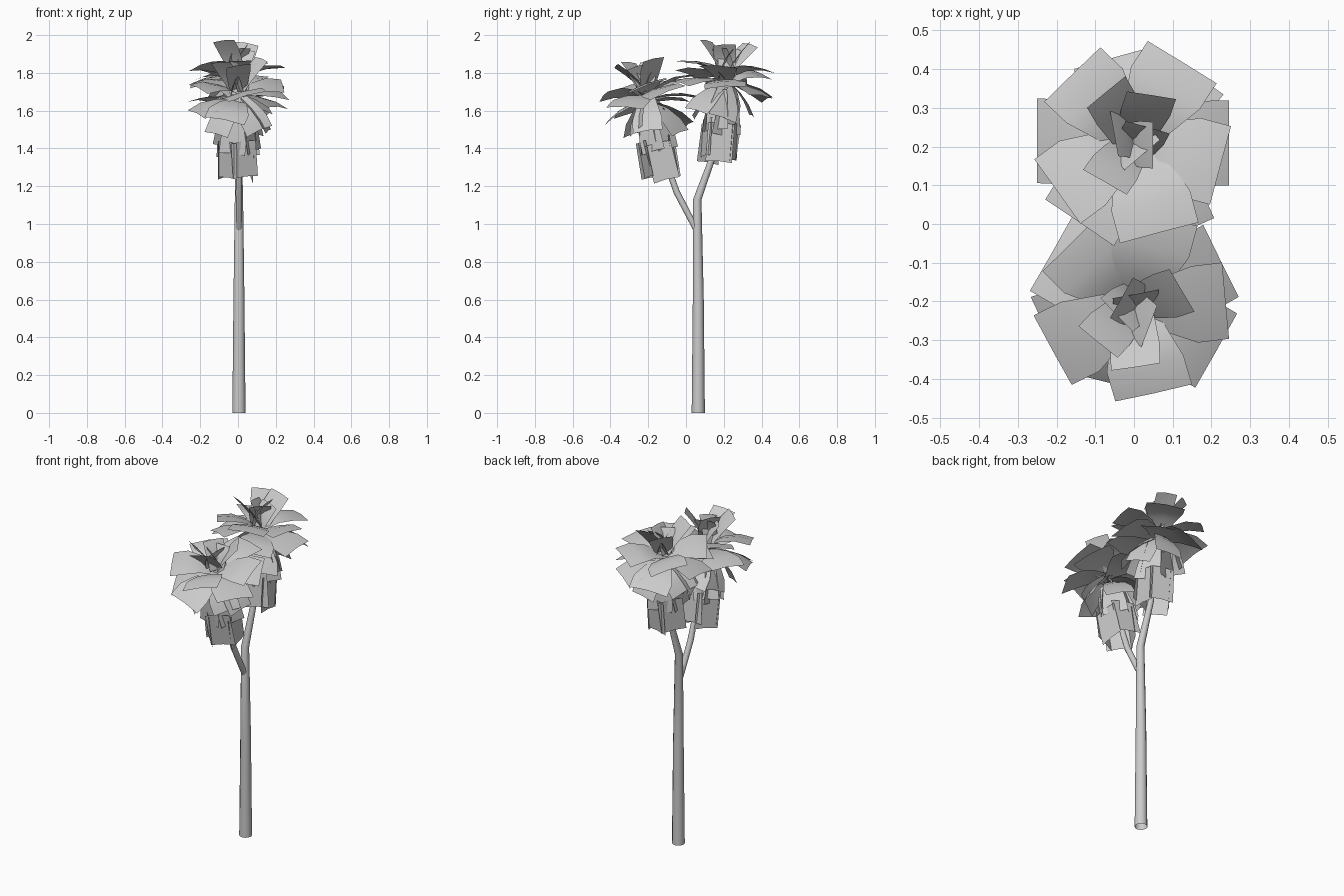
import bpy, bmesh, math, random
from mathutils import Vector, Matrix

cube = bpy.data.objects.get("Cube")
if cube:
    bpy.data.objects.remove(cube)

grey = bpy.data.materials.new("plain_grey")
grey.use_nodes = True
grey.diffuse_color = (0.6, 0.6, 0.6, 1)
grey.node_tree.nodes["Principled BSDF"].inputs["Base Color"].default_value = (0.6, 0.6, 0.6, 1)


def finish(bm, name, angle):
    mesh = bpy.data.meshes.new(name)
    bm.to_mesh(mesh)
    bm.free()
    mesh.materials.append(grey)
    obj = bpy.data.objects.new(name, mesh)
    bpy.context.collection.objects.link(obj)
    bpy.ops.object.select_all(action="DESELECT")
    obj.select_set(True)
    bpy.context.view_layer.objects.active = obj
    bpy.ops.object.shade_smooth_by_angle(angle=math.radians(angle))
    return obj


def stem(name, path, sides=12):
    """Open tapered tube in a plane of constant x; path holds (y, z, radius)."""
    bm = bmesh.new()
    rings = []
    for i, (y, z, r) in enumerate(path):
        a, b = path[max(i - 1, 0)], path[min(i + 1, len(path) - 1)]
        tangent = Vector((0, b[0] - a[0], b[1] - a[1])).normalized()
        side, across = Vector((1, 0, 0)), tangent.cross(Vector((1, 0, 0)))
        turns = [math.tau * k / sides for k in range(sides)]
        rings.append([bm.verts.new(Vector((0.005, y, z)) + r * (side * math.cos(t) + across * math.sin(t)))
                      for t in turns])
    for low, high in zip(rings, rings[1:]):
        for k in range(sides):
            n = (k + 1) % sides
            bm.faces.new((low[k], low[n], high[n], high[k]))
    return finish(bm, name, 40)


def leaf(bm, matrix, length, width, pitch, bend, flare):
    """Arched card growing along local +x, with a slight crease on its middle."""
    rows, x, z, steps = [], 0, 0, 3
    for i in range(steps + 1):
        half = width / 2 * (flare + (1 - flare) * min(1, 1.6 * i / steps))
        rows.append([bm.verts.new(matrix @ Vector((x, s * half, z - 0.08 * abs(s) * half)))
                     for s in (-1, 0, 1)])
        angle = math.radians(pitch + bend * i / (steps - 1))
        x += length / steps * math.cos(angle)
        z += length / steps * math.sin(angle)
    for a, b in zip(rows, rows[1:]):
        for k in (0, 1):
            bm.faces.new((a[k], b[k], b[k + 1], a[k + 1]))


# Leaf whorls: compass turns, height, radius, length, width, pitch, bend, base flare, wobble
whorls = [
    # hanging skirt
    ((0, 75, 140, 215, 290), 0.21, 0.08, 0.2, 0.14, -90, 0, 1, 2),
    ((35, 110, 180, 250, 325), 0.36, 0.055, 0.21, 0.14, -80, -5, 0.8, 4),
    # drooping leaves
    ((20, 80, 150, 200, 265, 320), 0.42, 0.02, 0.22, 0.16, -36, -22, 0.5, 14),
    # spreading leaves
    ((105, 180, 0, 55, 235, 295), 0.44, 0.01, 0.25, 0.22, 4, -26, 0.4, 9),
    ((135, 58, -15, -75, 215), 0.45, 0.01, 0.25, 0.21, 36, -38, 0.4, 6),
    # central tuft
    ((130, 82, 240), 0.46, 0.01, 0.21, 0.13, 62, -14, 0.7, 5),
    ((75, 190, 310, 0), 0.47, -0.025, 0.17, 0.12, 76, -20, 0.8, 5),
]


def crown(name, base, tilt, spin):
    random.seed(11)
    bm = bmesh.new()
    frame = (Matrix.Translation(base) @ Matrix.Rotation(math.radians(tilt), 4, "X")
             @ Matrix.Rotation(math.radians(spin), 4, "Z"))
    for turns, height, radius, length, width, pitch, bend, flare, wobble in whorls:
        for turn in turns:
            place = (frame @ Matrix.Rotation(math.radians(turn), 4, "Z")
                     @ Matrix.Translation((radius, 0, height + random.uniform(-0.02, 0.02)))
                     @ Matrix.Rotation(random.uniform(-1, 1) * math.radians(4 + 1.5 * wobble), 4, "X"))
            leaf(bm, place, length * random.uniform(0.95, 1.03), width,
                 pitch + random.uniform(-wobble, wobble), bend, flare)
    return finish(bm, name, 50)


# Trunk with its upper fork, and the forward branch
stem("trunk", [(0.065, 0, 0.035), (0.065, 0.6, 0.029), (0.06, 1.13, 0.022),
               (0.15, 1.38, 0.016), (0.19, 1.7, 0.012)])
stem("front_branch", [(0.06, 0.96, 0.016), (-0.05, 1.17, 0.017),
                      (-0.085, 1.27, 0.016), (-0.18, 1.6, 0.012)])

# Leafy crowns
crown("back_crown", (0, 0.17, 1.33), -5, 0)
crown("front_crown", (0, -0.125, 1.24), 10, 150)
